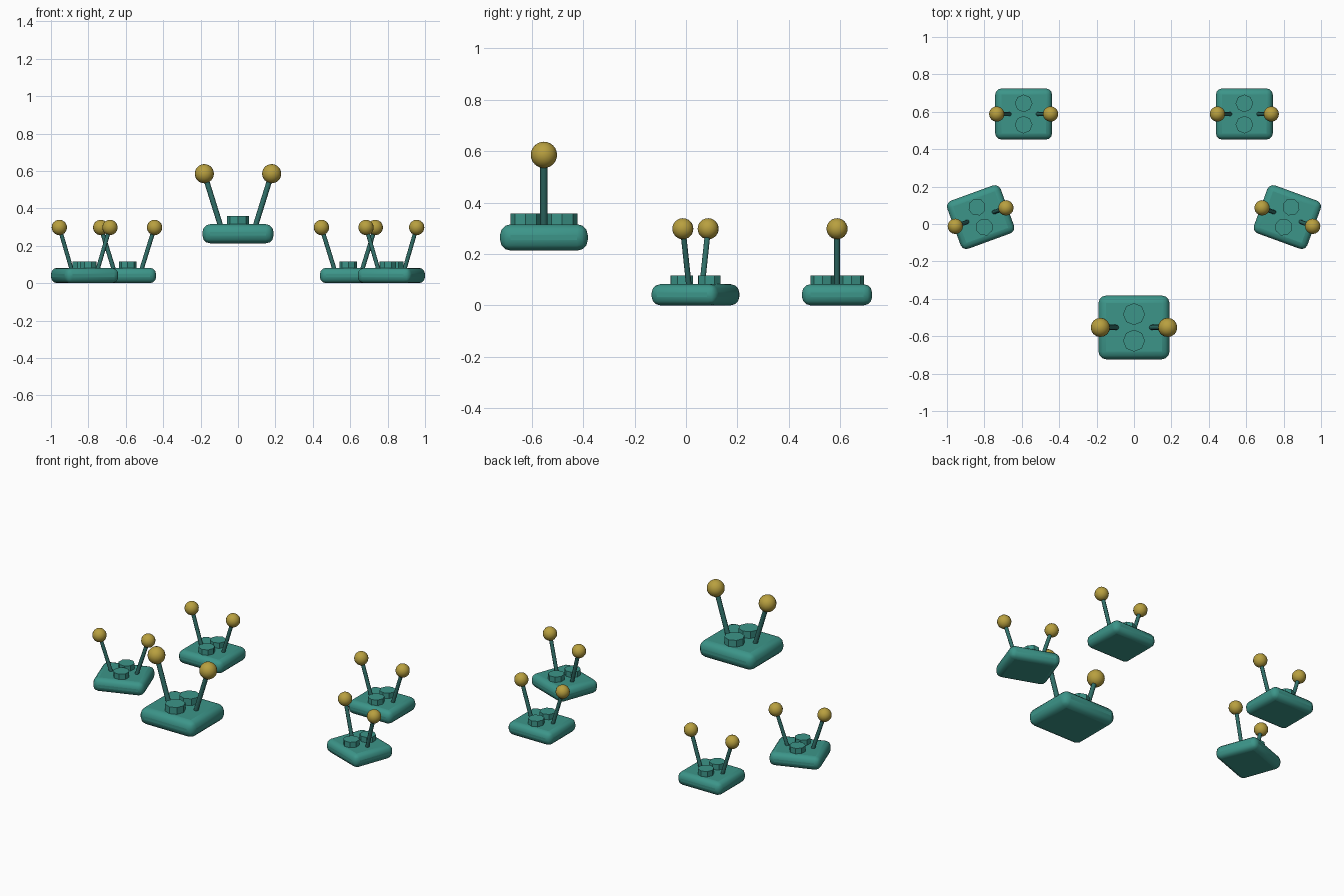
import bpy
from math import radians
from mathutils import Vector, Matrix

if "Cube" in bpy.data.objects:
    bpy.data.objects.remove(bpy.data.objects["Cube"])


def material(name, rgb):
    m = bpy.data.materials.new(name)
    m.diffuse_color = (*rgb, 1)
    m.use_nodes = True
    m.node_tree.nodes["Principled BSDF"].inputs["Base Color"].default_value = m.diffuse_color
    return m


TEAL = material("teal", (0.045, 0.30, 0.25))
DARK = material("dark_teal", (0.03, 0.16, 0.14))
GOLD = material("gold", (0.48, 0.35, 0.05))


def finish(name, mat, place, angle=30):
    ob = bpy.context.object
    ob.name = name
    ob.data.materials.append(mat)
    bpy.ops.object.shade_smooth_by_angle(angle=radians(angle))
    ob.matrix_world = place @ ob.matrix_basis
    return ob


def pad(name, x, y, z, turn, scale):
    place = (Matrix.Translation((x, y, z)) @ Matrix.Rotation(radians(turn), 4, 'Z')
             @ Matrix.Scale(scale, 4))

    # rounded slab
    bpy.ops.mesh.primitive_cube_add(size=1)
    ob = bpy.context.object
    ob.data.transform(Matrix.Translation((0, 0, 0.041)) @ Matrix.Diagonal((0.304, 0.273, 0.082, 1)))
    bev = ob.modifiers.new("round", 'BEVEL')
    bev.width, bev.segments = 0.033, 3
    finish(name + "_base", TEAL, place, 40)

    for side, s in (("left", -1), ("right", 1)):
        # octagonal studs, one behind the other
        bpy.ops.mesh.primitive_cylinder_add(vertices=8, radius=0.047, depth=0.055,
                                            location=(0, s * 0.057, 0.0885))
        finish(f"{name}_stud_{'front' if s < 0 else 'back'}", TEAL, place)

        # leaning stalk
        a, b = Vector((s * 0.07, 0, 0.06)), Vector((s * 0.144, 0, 0.298))
        bpy.ops.mesh.primitive_cylinder_add(vertices=8, radius=0.0115, depth=(b - a).length,
                                            location=(a + b) / 2,
                                            rotation=(b - a).to_track_quat('Z', 'Y').to_euler())
        finish(f"{name}_stalk_{side}", DARK, place, 50)

        # ball tip
        bpy.ops.mesh.primitive_uv_sphere_add(segments=16, ring_count=12, radius=0.041, location=b)
        finish(f"{name}_ball_{side}", GOLD, place)


# raised front pad, then mirrored pairs
pad("front_pad", 0, -0.553, 0.213, 0, 1.25)
for label, m in (("left", -1), ("right", 1)):
    pad(f"side_pad_{label}", m * 0.82, 0.037, 0, -m * 20, 1)
    pad(f"back_pad_{label}", m * 0.59, 0.588, 0, 0, 1)
